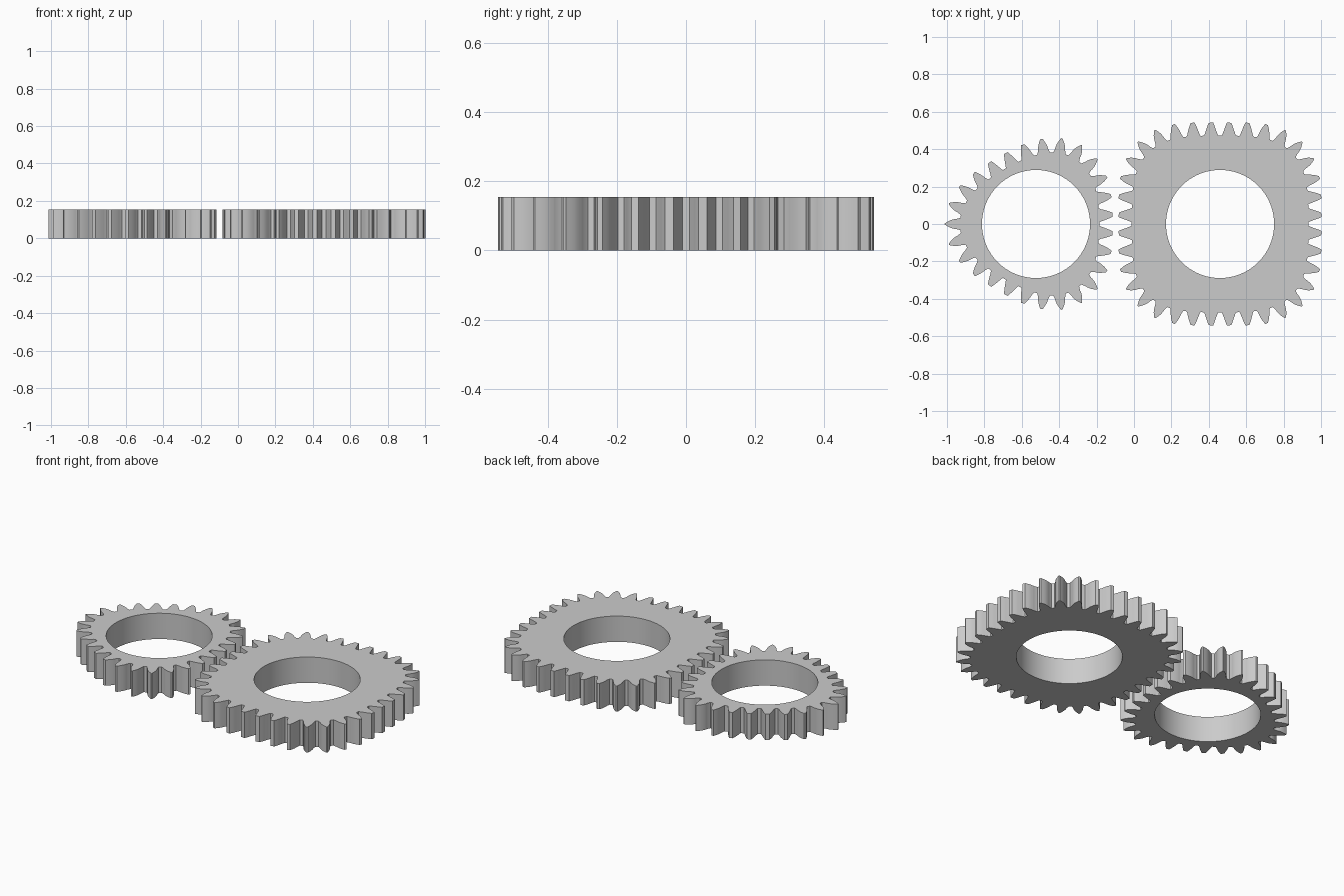
import bpy
import bmesh
import math
from mathutils import Vector

cube = bpy.data.objects.get("Cube")
if cube:
    bpy.data.objects.remove(cube, do_unlink=True)

THICKNESS = 0.155
HOLE_RADIUS = 0.289
PRESSURE = math.radians(20)
SAMPLES = 4320

steel = bpy.data.materials.new("plain_grey")
steel.use_nodes = True
grey = (0.6, 0.6, 0.6, 1)
steel.diffuse_color = grey
steel.node_tree.nodes["Principled BSDF"].inputs["Base Color"].default_value = grey


def pitch_curve(lobes, flat, corner, start):
    """Lobed pitch curve, resampled evenly by arc length from a corner."""
    size = 2 / (1 / flat + 1 / corner)
    wave = (corner - flat) / (corner + flat)
    raw = []
    for i in range(SAMPLES + 1):
        a = math.tau * i / SAMPLES
        r = size / (1 - wave * math.cos(lobes * a))
        raw.append(Vector((r * math.cos(a + start), r * math.sin(a + start))))
    dist = [0.0]
    for p, q in zip(raw, raw[1:]):
        dist.append(dist[-1] + (q - p).length)
    even, j = [], 0
    for k in range(SAMPLES):
        s = dist[-1] * k / SAMPLES
        while dist[j + 1] < s:
            j += 1
        even.append(raw[j].lerp(raw[j + 1], (s - dist[j]) / (dist[j + 1] - dist[j])))
    return even, dist[-1]


def gear_outline(lobes, teeth, flat, corner, start):
    """Teeth generated by rolling a straight rack round the pitch curve."""
    curve, length = pitch_curve(lobes, flat, corner, start)
    pitch = length / teeth
    module = pitch / math.pi
    ca, sa = math.cos(PRESSURE), math.sin(PRESSURE)

    def frame(s):
        i = round(s / length * SAMPLES)
        p = curve[i % SAMPLES]
        t = (curve[(i + 4) % SAMPLES] - curve[(i - 4) % SAMPLES]).normalized()
        return p, t, Vector((t.y, -t.x))

    def flank(s, side, height):
        d = side * height / (sa * ca)
        p, t, n = frame(s - d)
        return p + d * ca * (ca * t + side * sa * n)

    def root(s):
        p, t, n = frame(s)
        return p - 1.22 * module * n

    heights = [module * (-0.9 + 1.9 * i / 7) for i in range(8)]
    points = []
    for k in range(teeth):
        c = k * pitch
        points.append(root(c - 0.4 * pitch))
        points += [flank(c - pitch / 4, -1, h) for h in heights]
        points += [flank(c + pitch / 4, 1, h) for h in reversed(heights)]
        points.append(root(c + 0.4 * pitch))
    return points


def make_gear(name, x, outline):
    bore = [Vector((HOLE_RADIUS * math.cos(math.tau * i / 96),
                    HOLE_RADIUS * math.sin(math.tau * i / 96))) for i in range(96)]
    bm = bmesh.new()
    edges = []
    for loop in (outline, bore):
        verts = [bm.verts.new((p.x, p.y, 0)) for p in loop]
        edges += [bm.edges.new((v, verts[i - 1])) for i, v in enumerate(verts)]
    bmesh.ops.triangle_fill(bm, use_beauty=True, use_dissolve=False, edges=edges)
    solid = bmesh.ops.extrude_face_region(bm, geom=bm.faces[:], use_keep_orig=True)
    top = [g for g in solid["geom"] if isinstance(g, bmesh.types.BMVert)]
    bmesh.ops.translate(bm, verts=top, vec=(0, 0, THICKNESS))
    bmesh.ops.recalc_face_normals(bm, faces=bm.faces[:])
    mesh = bpy.data.meshes.new(name)
    bm.to_mesh(mesh)
    bm.free()
    mesh.materials.append(steel)
    obj = bpy.data.objects.new(name, mesh)
    obj.location.x = x
    bpy.context.collection.objects.link(obj)
    bpy.ops.object.select_all(action="DESELECT")
    obj.select_set(True)
    bpy.context.view_layer.objects.active = obj
    bpy.ops.object.shade_smooth_by_angle(angle=math.radians(30))


# Three-lobed gear with a corner pointing to -x, four-lobed gear beside it
make_gear("triangular_gear", -0.524, gear_outline(3, 27, 0.376, 0.445, math.pi))
make_gear("square_gear", 0.46, gear_outline(4, 36, 0.51, 0.579, math.pi / 4))
